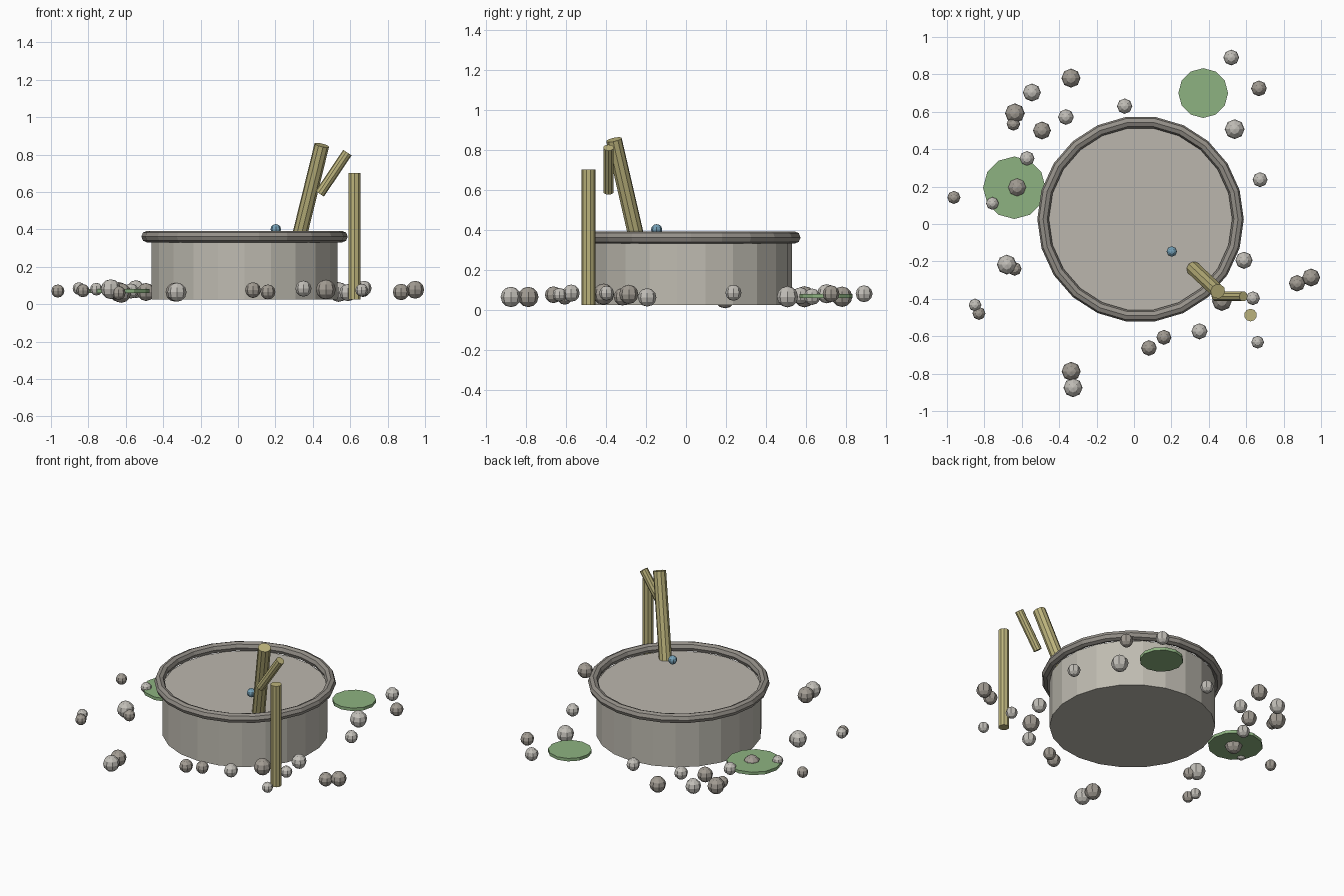
import bpy
from mathutils import Vector


def material(name, rgb):
    m = bpy.data.materials.new(name)
    m.diffuse_color = (*rgb, 1)
    return m


basin_mat = material("basin_stone", (0.52, 0.50, 0.44))
rim_mat = material("rim_stone", (0.30, 0.28, 0.25))
water_mat = material("water", (0.50, 0.47, 0.42))
bamboo_mat = material("bamboo", (0.50, 0.45, 0.20))
leaf_mat = material("leaf", (0.27, 0.45, 0.22))
drop_mat = material("drop", (0.18, 0.36, 0.48))
pebble_mats = [material("pebble_light", (0.54, 0.52, 0.48)),
               material("pebble_dark", (0.36, 0.33, 0.29))]


def finish(name, mat):
    ob = bpy.context.object
    ob.name = name
    ob.data.materials.append(mat)
    return ob


def tube(name, a, b, r, sides, mat):
    a, b = Vector(a), Vector(b)
    d = b - a
    bpy.ops.mesh.primitive_cylinder_add(
        vertices=sides, radius=r, depth=d.length, location=(a + b) / 2,
        rotation=d.to_track_quat('Z', 'Y').to_euler())
    return finish(name, mat)


def ball(name, loc, r, mat):
    bpy.ops.mesh.primitive_uv_sphere_add(segments=8, ring_count=6, radius=r, location=loc)
    return finish(name, mat)


# Basin: body, water surface and rounded rim
CX, CY = 0.035, 0.026
tube("basin_body", (CX, CY, 0.025), (CX, CY, 0.335), 0.503, 22, basin_mat)
tube("water_surface", (CX, CY, 0.325), (CX, CY, 0.34), 0.495, 22, water_mat)
bpy.ops.mesh.primitive_torus_add(major_segments=22, minor_segments=8, major_radius=0.521,
                                 minor_radius=0.031, location=(CX, CY, 0.361))
finish("basin_rim", rim_mat)

# Bamboo: upright post, leaning pipe and short spout
tube("bamboo_post", (0.623, -0.487, 0.025), (0.623, -0.487, 0.70), 0.034, 10, bamboo_mat)
tube("bamboo_pipe", (0.32, -0.24, 0.33), (0.448, -0.36, 0.85), 0.04, 10, bamboo_mat)
tube("bamboo_spout", (0.437, -0.387, 0.59), (0.585, -0.387, 0.81), 0.027, 10, bamboo_mat)

# Water drop
ball("water_drop", (0.202, -0.147, 0.40), 0.028, drop_mat)

# Leaf pads
for i, (x, y, r) in enumerate([(0.37, 0.70, 0.133), (-0.64, 0.194, 0.167)]):
    tube(f"leaf_pad_{i + 1}", (x, y, 0.06), (x, y, 0.08), r, 12, leaf_mat)

# Scattered pebbles: x, y, z, radius
pebbles = [
    (.52, .89, .08, .042), (.668, .725, .08, .042), (-.337, .78, .065, .051),
    (-.546, .703, .08, .048), (-.637, .592, .065, .053), (-.645, .535, .07, .036),
    (-.492, .50, .065, .048), (-.364, .572, .07, .042), (-.05, .63, .065, .041),
    (.538, .507, .065, .053), (.674, .237, .085, .04), (-.572, .35, .07, .04),
    (-.625, .196, .06, .053), (-.757, .11, .08, .034), (-.963, .142, .07, .035),
    (-.68, -.217, .08, .053), (-.638, -.24, .06, .037), (-.85, -.433, .083, .034),
    (-.829, -.478, .072, .035), (-.336, -.788, .064, .051), (-.326, -.875, .064, .051),
    (.08, -.663, .075, .042), (.16, -.606, .065, .04), (.35, -.574, .083, .043),
    (.47, -.412, .078, .053), (.636, -.397, .083, .037), (.661, -.632, .075, .034),
    (.947, -.286, .077, .048), (.872, -.317, .065, .044), (.588, -.194, .062, .046),
]
dark = {1, 2, 4, 5, 6, 12, 14, 16, 18, 19, 21, 22, 24, 27, 28}
for i, (x, y, z, r) in enumerate(pebbles):
    ball(f"pebble_{i + 1}", (x, y, z), r, pebble_mats[i in dark])
